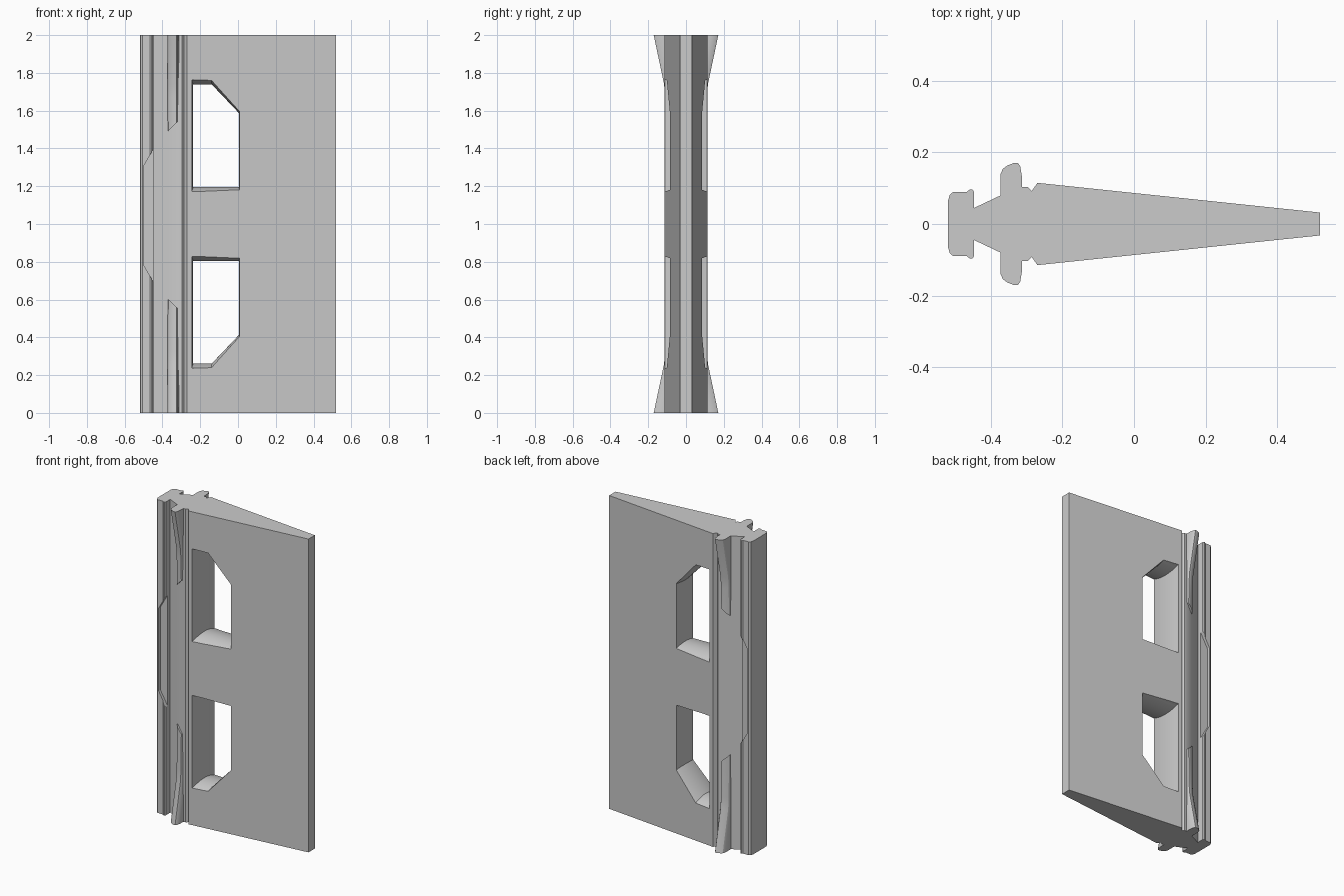
import bpy, bmesh

if "Cube" in bpy.data.objects:
    bpy.data.objects.remove(bpy.data.objects["Cube"])


def loft(name, rings):
    """Closed solid through a list of equal-length point rings."""
    bm = bmesh.new()
    vs = [[bm.verts.new(p) for p in ring] for ring in rings]
    n = len(vs[0])
    for a, b in zip(vs, vs[1:]):
        for i in range(n):
            j = (i + 1) % n
            bm.faces.new((a[i], a[j], b[j], b[i]))
    bm.faces.new(vs[0])
    bm.faces.new(vs[-1])
    bmesh.ops.recalc_face_normals(bm, faces=bm.faces)
    mesh = bpy.data.meshes.new(name)
    bm.to_mesh(mesh)
    bm.free()
    ob = bpy.data.objects.new(name, mesh)
    bpy.context.collection.objects.link(ob)
    return ob


def smooth(ob, angle=0.5):
    bpy.ops.object.select_all(action='DESELECT')
    ob.select_set(True)
    bpy.context.view_layer.objects.active = ob
    bpy.ops.object.shade_smooth_by_angle(angle=angle)


def boolean(ob, cutter, op='DIFFERENCE'):
    mod = ob.modifiers.new(op, 'BOOLEAN')
    mod.operation = op
    mod.solver = 'EXACT'
    mod.object = cutter
    bpy.context.view_layer.objects.active = ob
    bpy.ops.object.modifier_apply(modifier=mod.name)
    bpy.data.objects.remove(cutter)


# Wedge blade with neck, grooves and rear rail: half profile, mirrored in y
half = [(-0.52, 0.065), (-0.515, 0.082), (-0.505, 0.09), (-0.467, 0.09),
        (-0.459, 0.097), (-0.452, 0.097), (-0.447, 0.09), (-0.447, 0.045),
        (-0.373, 0.08), (-0.315, 0.103), (-0.297, 0.103), (-0.286, 0.092),
        (-0.27, 0.115), (0.52, 0.032)]
outline = half + [(x, -y) for x, y in reversed(half)]
blade = loft("wedge_blade", [[(x, y, z) for x, y in outline] for z in (0, 2)])

# Two chamfered windows whose walls bulge inward at mid thickness
window = [(-0.245, 1.17), (0.012, 1.17), (0.012, 1.6), (-0.14, 1.765), (-0.245, 1.765)]
for flip in (False, True):
    rings = []
    for k in range(-9, 10):
        y = k * 0.015
        t = max(0, 1 - (y / 0.112) ** 2)
        ring = []
        for x, z in window:
            x = -0.117 + (x + 0.117) * (1 - 0.06 * t)
            z = 1.468 + (z - 1.468) * (1 - 0.09 * t)
            ring.append((x, y, 2 - z if flip else z))
        rings.append(ring)
    cutter = loft("window_cutter", rings)
    smooth(cutter)
    boolean(blade, cutter)

# Shallow recess on each side of the rail
recess = [(-0.44, 0.68), (-0.497, 0.78), (-0.497, 1.31), (-0.44, 1.41)]
for s in (1, -1):
    boolean(blade, loft("recess_cutter",
                        [[(x, s * y, z) for x, z in recess] for y in (0.072, 0.2)]))

smooth(blade)

# Flared locking lugs at both ends on both sides
lug = [(-0.373, 0.14), (-0.367, 0.154), (-0.355, 0.163), (-0.335, 0.171),
       (-0.325, 0.171), (-0.318, 0.161), (-0.313, 0.13)]


def make_lug(name, side, top, length):
    rings = []
    for z, shift in ((0, 0), (0.26, 0.055), (0.33, 0.06), (length, 0.063)):
        ring = [(-0.373, 0.03)] + [(x, y - shift) for x, y in lug] + [(-0.313, 0.03)]
        slant = -(0.373 + 0) if z == length else None
        pts = []
        for x, y in ring:
            h = z if slant is None else z - (x - slant) * 0.95
            pts.append((x, side * y, 2 - h if top else h))
        rings.append(pts)
    smooth(loft(name, rings))


for side, label in ((1, "back"), (-1, "front")):
    make_lug("lower_lug_" + label, side, False, 0.605)
    make_lug("upper_lug_" + label, side, True, 0.51)
